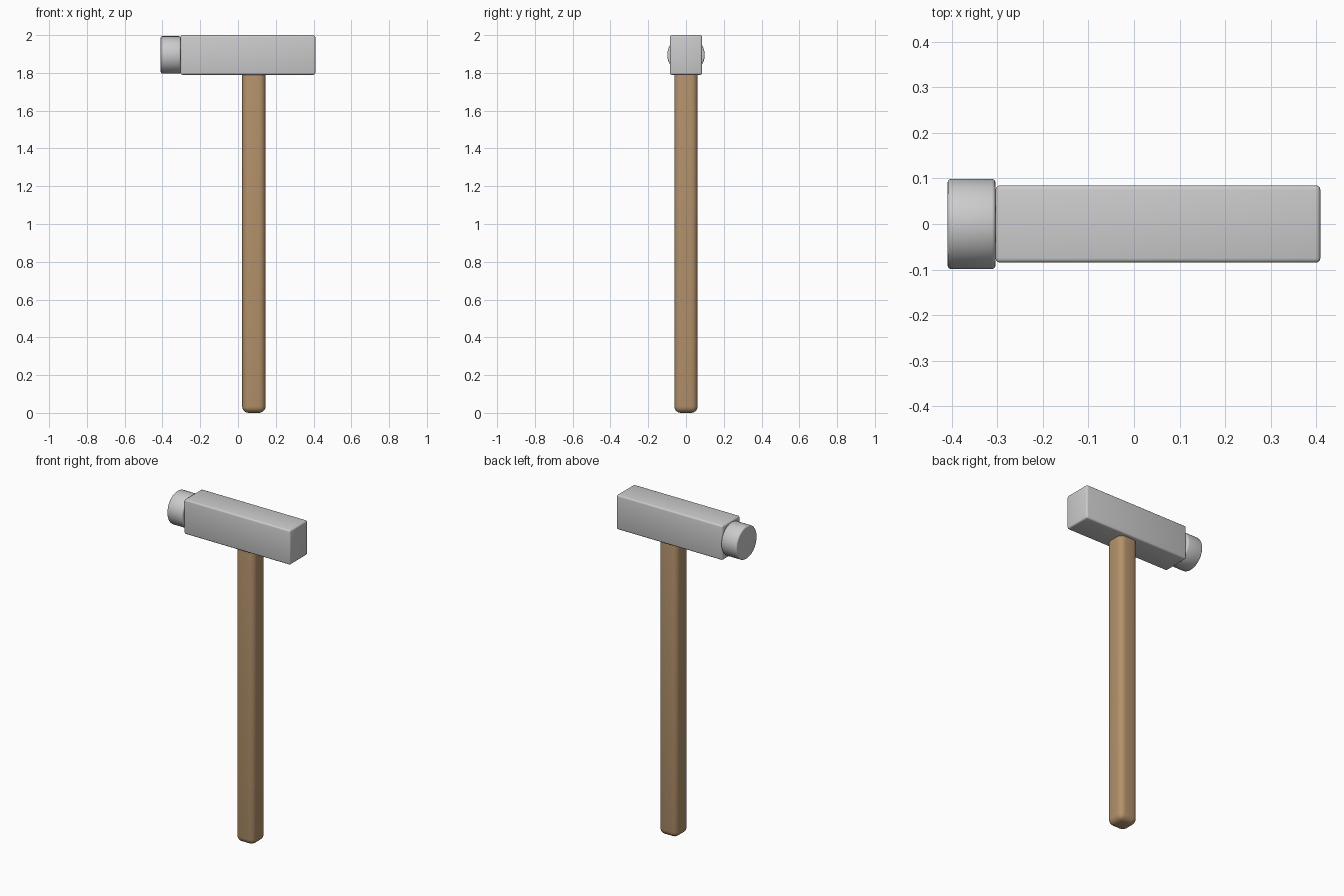
import bpy
import math
from mathutils import Vector

default = bpy.data.objects.get("Cube")
if default:
    bpy.data.objects.remove(default, do_unlink=True)


def material(name, rgb):
    mat = bpy.data.materials.new(name)
    mat.use_nodes = True
    mat.diffuse_color = (*rgb, 1)
    mat.node_tree.nodes["Principled BSDF"].inputs["Base Color"].default_value = (*rgb, 1)
    return mat


def finish(name, mat, bevel, segments):
    """Name, colour, round the edges and smooth the active object."""
    obj = bpy.context.object
    obj.name = obj.data.name = name
    obj.data.materials.append(mat)
    bpy.ops.object.transform_apply(location=False, rotation=True, scale=True)
    mod = obj.modifiers.new("Rounded edges", "BEVEL")
    mod.width = bevel
    mod.segments = segments
    mod.limit_method = "ANGLE"
    mod.angle_limit = math.radians(40)
    bpy.ops.object.modifier_apply(modifier=mod.name)
    bpy.ops.object.shade_smooth_by_angle(angle=math.radians(35))
    return obj


def box(name, low, high, mat, bevel, segments):
    low, high = Vector(low), Vector(high)
    bpy.ops.mesh.primitive_cube_add(size=1, location=(low + high) / 2)
    bpy.context.object.scale = high - low
    return finish(name, mat, bevel, segments)


steel = material("Light steel", (0.6, 0.6, 0.61))
wood = material("Light brown wood", (0.45, 0.285, 0.145))

# Wooden shaft with generously rounded corners, running up into the head
box("handle", (0.022, -0.062, 0), (0.146, 0.062, 1.85), wood, 0.035, 5)

# Square steel block
box("head_block", (-0.304, -0.085, 1.79), (0.409, 0.085, 2.0), steel, 0.01, 3)

# Round striking face
bpy.ops.mesh.primitive_cylinder_add(
    vertices=64, radius=0.099, depth=0.105,
    location=(-0.3565, 0, 1.895), rotation=(0, math.pi / 2, 0))
finish("striking_face", steel, 0.008, 3)
